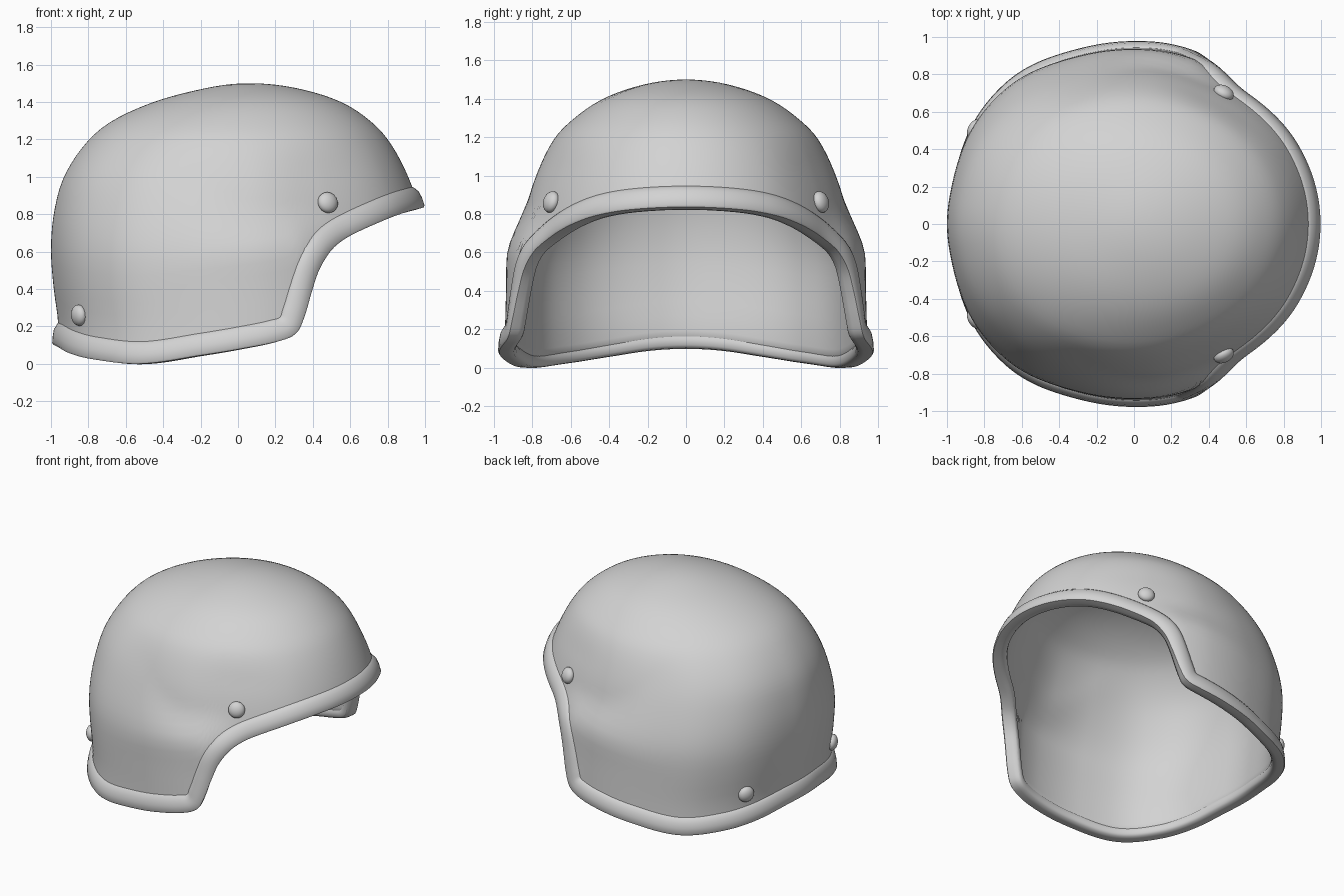
import bpy, bmesh, math
from mathutils import Vector

if "Cube" in bpy.data.objects:
    bpy.data.objects.remove(bpy.data.objects["Cube"])

grey = bpy.data.materials.new("helmet grey")
grey.diffuse_color = (0.65, 0.65, 0.65, 1)
grey.use_nodes = True
grey.node_tree.nodes["Principled BSDF"].inputs["Base Color"].default_value = grey.diffuse_color


def curve(keys, vals, x):
    """Smooth interpolation through a few points (keys ascending)."""
    n = len(keys)
    x = min(max(x, keys[0]), keys[-1])
    i = 0
    while i < n - 2 and x > keys[i + 1]:
        i += 1

    def slope(j):
        a, b = max(j - 1, 0), min(j + 1, n - 1)
        return (vals[b] - vals[a]) / (keys[b] - keys[a])
    h = keys[i + 1] - keys[i]
    t = (x - keys[i]) / h
    return ((2*t**3 - 3*t**2 + 1) * vals[i] + (t**3 - 2*t**2 + t) * h * slope(i)
            + (3*t**2 - 2*t**3) * vals[i + 1] + (t**3 - t**2) * h * slope(i + 1))


def ramp(a, b, x):
    t = min(max((x - a) / (b - a), 0), 1)
    return t * t * (3 - 2 * t)


# Horizontal sections of the dome: height, back x, front x, half width
TOP = 1.5
SECTIONS = [(1.5, .06, .06, 0), (1.47, -.19, .33, .235), (1.4, -.45, .55, .43),
            (1.3, -.67, .705, .58), (1.2, -.795, .80, .68), (1.0, -.93, .91, .78),
            (.8, -.985, .975, .84), (.6, -1.0, 1.0, .875), (.4, -.985, 1.0, .88),
            (.2, -.96, 1.0, .885), (0, -.965, 1.0, .89)]
KEYS = [math.sqrt(TOP - s[0]) for s in SECTIONS]
COLS = list(zip(*SECTIONS))

# Lower edge height along x (back to front)
RIM_X = [-1, -.9, -.75, -.5, -.2, 0, .2, .28, .32, .36, .40, .45, .5, .6, .8, .9, 1]
RIM_Z = [.10, .06, .025, 0, .045, .08, .125, .17, .26, .38, .49, .57, .62, .68, .77, .805, .83]


def section(z):
    s = math.sqrt(max(TOP - z, 0))
    back, front, half = (curve(KEYS, COLS[k], s) for k in (1, 2, 3))
    return (front + back) / 2, (front - back) / 2, half


def surf(phi, z):
    """Outer shell point: swollen ear area that melts into the back."""
    cx, a, b = section(z)
    deg = abs(math.degrees(math.atan2(math.sin(phi), math.cos(phi))))
    rear = ramp(80, 125, deg)
    low = ramp(.84 + .4 * rear, .60 - .2 * rear, z)
    swell = 1 + .065 * low * ramp(52, 74, deg) * ramp(170, 118, deg)
    swell += .02 * ramp(1.4, 1.0, z) * ramp(105, 130, deg) * ramp(172, 140, deg)
    swell -= .02 * ramp(1.3, 1.0, z) * ramp(30, 58, deg) * ramp(85, 62, deg)
    return Vector((cx + a * swell * math.cos(phi), b * swell * math.sin(phi), z))


def normal(phi, z):
    e = .004
    du = surf(phi + e, z) - surf(phi - e, z)
    dv = surf(phi, z + e) - surf(phi, z - e)
    return du.cross(dv).normalized()


def rim_z(phi):
    return curve(RIM_X, RIM_Z, math.cos(phi))


def finish(name, bm, angle=40):
    me = bpy.data.meshes.new(name)
    bmesh.ops.recalc_face_normals(bm, faces=bm.faces)
    bm.to_mesh(me)
    bm.free()
    ob = bpy.data.objects.new(name, me)
    bpy.context.collection.objects.link(ob)
    me.materials.append(grey)
    bpy.ops.object.select_all(action='DESELECT')
    ob.select_set(True)
    bpy.context.view_layer.objects.active = ob
    bpy.ops.object.shade_smooth_by_angle(angle=math.radians(angle))
    return ob


# Shell: meridians from the lower edge up to the crown
COUNT, ROWS = 240, 36
bm = bmesh.new()
rings = []
for r in range(ROWS):
    ring = []
    for c in range(COUNT):
        phi = 2 * math.pi * c / COUNT
        s = math.sqrt(TOP - rim_z(phi) - .015) * (1 - r / ROWS)
        ring.append(bm.verts.new(surf(phi, TOP - s * s)))
    rings.append(ring)
crown = bm.verts.new((.06, 0, TOP))
for c in range(COUNT):
    d = (c + 1) % COUNT
    for lo, hi in zip(rings, rings[1:]):
        bm.faces.new((lo[c], lo[d], hi[d], hi[c]))
    bm.faces.new((rings[-1][c], rings[-1][d], crown))
bm.normal_update()
shell = finish("shell", bm, 60)
solid = shell.modifiers.new("thickness", 'SOLIDIFY')
solid.thickness = .055
solid.offset = -1

# Edge band: a section (distance up the shell, distance outwards) swept along the rim
BAND = [(.125, -.015), (.118, .002), (.105, .012), (.085, .025), (.05, .031), (.01, .033),
        (0, .026), (-.002, -.02), (.004, -.05), (.02, -.06), (.05, -.061), (.08, -.045)]
FINE, STEPS = 1440, 300
phis = [2 * math.pi * i / FINE for i in range(FINE + 1)]
pts = [surf(p, rim_z(p)) for p in phis]
dist = [0]
for p, q in zip(pts, pts[1:]):
    dist.append(dist[-1] + (q - p).length)
path, j = [], 0
for i in range(STEPS):                       # even spacing along the rim
    want = dist[-1] * i / STEPS
    while dist[j + 1] < want:
        j += 1
    t = (want - dist[j]) / (dist[j + 1] - dist[j])
    path.append(phis[j] + t * (phis[j + 1] - phis[j]))
pos = [surf(p, rim_z(p)) for p in path]
up = []
for i, p in enumerate(path):
    tangent = pos[(i + 1) % STEPS] - pos[i - 1]
    up.append(normal(p, rim_z(p)).cross(tangent).normalized())
bm = bmesh.new()
loops = []
for i in range(STEPS):
    w_dir = sum((up[(i + k) % STEPS] for k in range(-4, 5)), Vector()).normalized()
    loop = []
    for w, n in BAND:
        q = pos[i] + w_dir * w
        cx, a, b = section(q.z)
        phi = math.atan2(q.y / b, (q.x - cx) / a)
        loop.append(bm.verts.new(surf(phi, q.z) + normal(phi, q.z) * n))
    loops.append(loop)
for i in range(STEPS):
    a, b = loops[i], loops[(i + 1) % STEPS]
    for k in range(len(BAND)):
        m = (k + 1) % len(BAND)
        bm.faces.new((a[k], b[k], b[m], a[m]))
finish("edge_band", bm, 50)

# Bolts: flattened domes seated on the shell, mirrored left and right
for label, deg, z in (("front", 59.3, .86), ("rear", 147, .26)):
    for side, sign in (("left", 1), ("right", -1)):
        phi = math.radians(deg) * sign
        n = normal(phi, z)
        bm = bmesh.new()
        bmesh.ops.create_uvsphere(bm, u_segments=24, v_segments=14, radius=.057)
        bmesh.ops.scale(bm, vec=(1, 1, .65), verts=bm.verts)
        bolt = finish(f"{label}_bolt_{side}", bm)
        bolt.rotation_euler = n.to_track_quat('Z', 'Y').to_euler()
        bolt.location = surf(phi, z) + n * .008
